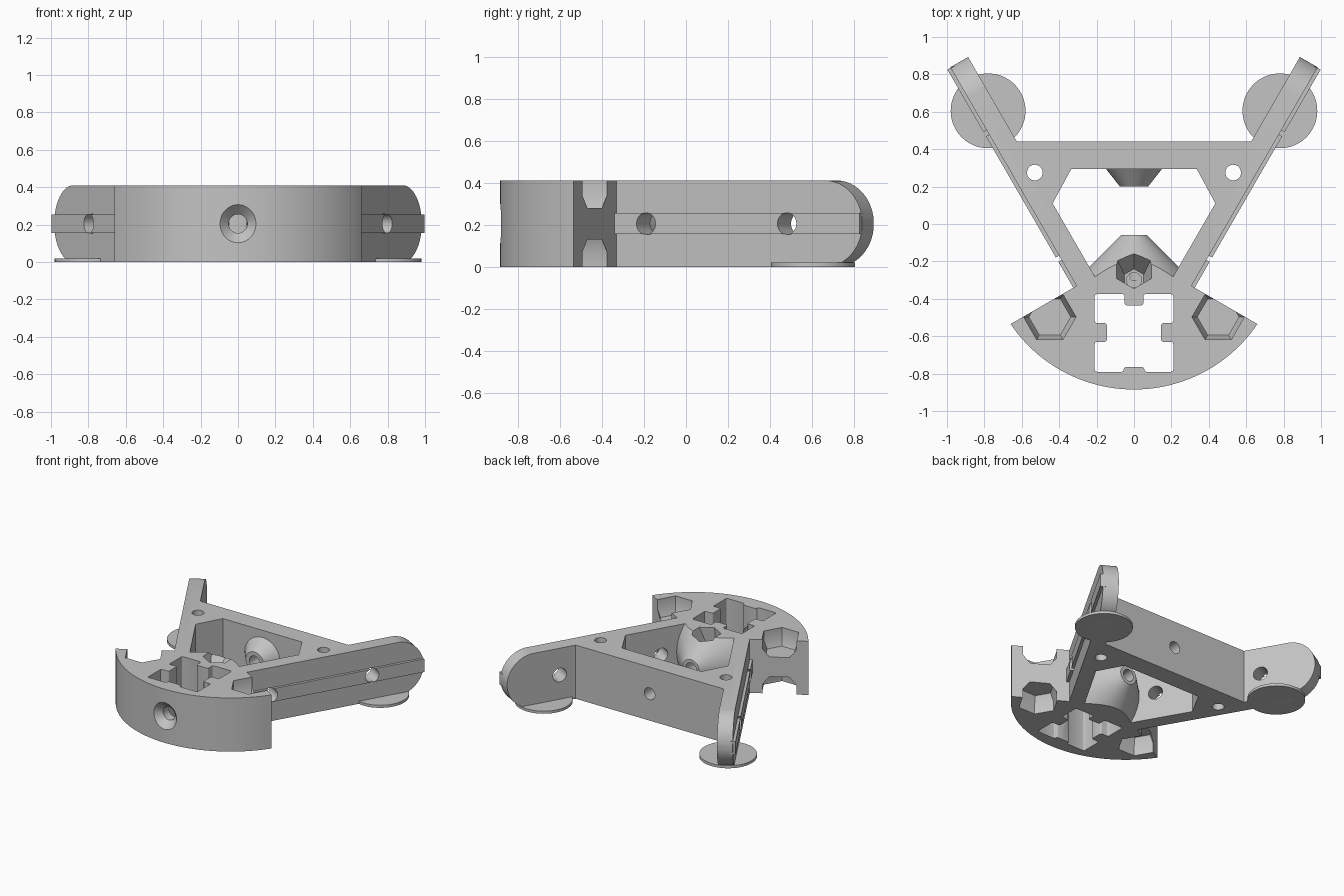
import bpy, bmesh
from math import sin, cos, pi, radians, atan2
from mathutils import Matrix, Vector

if "Cube" in bpy.data.objects:
    bpy.data.objects.remove(bpy.data.objects["Cube"])

H = 0.41            # body height
MID = H / 2
FLIP = Matrix.Scale(-1, 4, (1, 0, 0))
ALONG_Y = Matrix.Rotation(radians(-90), 4, 'X')

grey = bpy.data.materials.new("plain_grey")
grey.use_nodes = True
grey.diffuse_color = (0.55, 0.55, 0.55, 1)
grey.node_tree.nodes["Principled BSDF"].inputs["Base Color"].default_value = grey.diffuse_color


def at(x, y, z):
    return Matrix.Translation((x, y, z))


def ngon(r, n, cx=0, cy=0, turn=0):
    return [(cx + r * cos(turn + 2 * pi * i / n), cy + r * sin(turn + 2 * pi * i / n))
            for i in range(n)]


def mirrored(half):
    """Close a right-hand outline with its left-hand reflection."""
    return half + [(-x, y) for x, y in reversed(half)]


def prism(name, pts, h, m=Matrix(), taper=1.0, bevel=0.0):
    """Extrude an outline along local z, optionally tapered or with rounded corners."""
    bm = bmesh.new()
    low = [bm.verts.new((x, y, 0)) for x, y in pts]
    top = [bm.verts.new((x * taper, y * taper, h)) for x, y in pts]
    bm.faces.new(low)
    bm.faces.new(top)
    n = len(pts)
    for i in range(n):
        j = (i + 1) % n
        bm.faces.new((low[i], low[j], top[j], top[i]))
    if bevel:
        uprights = [bm.edges.get((a, b)) for a, b in zip(low, top)]
        bmesh.ops.bevel(bm, geom=uprights, offset=bevel, segments=3,
                        profile=0.5, affect='EDGES')
    bm.transform(m)
    bmesh.ops.recalc_face_normals(bm, faces=bm.faces)
    mesh = bpy.data.meshes.new(name)
    bm.to_mesh(mesh)
    bm.free()
    mesh.materials.append(grey)
    ob = bpy.data.objects.new(name, mesh)
    bpy.context.collection.objects.link(ob)
    return ob


def combine(target, tool, kind='DIFFERENCE'):
    """Apply a boolean and discard the tool."""
    mod = target.modifiers.new("combine", 'BOOLEAN')
    mod.operation, mod.object, mod.solver = kind, tool, 'EXACT'
    bpy.context.view_layer.objects.active = target
    bpy.ops.object.modifier_apply(modifier=mod.name)
    bpy.data.objects.remove(tool)


# Body: curved front, wedge shoulders, two splayed arms and a cross bar
edge = atan2(-0.447, 0.66)
arc = [(0.797 * cos(a), -0.088 + 0.797 * sin(a))
       for a in (-pi / 2 + (edge + pi / 2) * i / 24 for i in range(1, 25))]
half = arc + [(0.307, -0.331), (0.982, 0.838), (0.887, 0.893), (0.626, 0.44)]
body = prism("body", [(0, -0.885)] + mirrored(half), H)

# Central window, leaving two conical bosses standing inside it
window = prism("window", mirrored([(0.204, -0.29), (0.435, 0.11), (0.335, 0.295)]),
               0.6, at(0, 0, -0.1))
combine(window, prism("front_boss", ngon(0.33, 64), 0.26,
                      at(0, -0.32, MID) @ ALONG_Y, taper=0.07 / 0.33))
combine(window, prism("rear_boss", ngon(0.075, 48), 0.11,
                      at(0, 0.2, MID) @ ALONG_Y, taper=0.162 / 0.075))
combine(body, window)

# Square opening with a keying tab on each side
slot = mirrored([(0.055, -0.765), (0.055, -0.79), (0.21, -0.79), (0.21, -0.63),
                 (0.145, -0.63), (0.145, -0.53), (0.21, -0.53), (0.21, -0.375),
                 (0.05, -0.375), (0.05, -0.435)])
combine(body, prism("slot", slot, 0.6, at(0, 0, -0.1), bevel=0.012))

# Arms: frame with x along the arm, y up, z inward through its thickness
along, inward = Vector((0.5, 0.866, 0)), Vector((-0.866, 0.5, 0))
arm = Matrix((along, (0, 0, 1), inward)).transposed().to_4x4()
arm.translation = (0.307, -0.331, 0)
END = 1.35
R = MID + 0.001
tip = [(END - MID + R * cos(a), MID + R * sin(a))
       for a in (-pi / 2 + pi * i / 32 for i in range(33))]
tip += [(END - MID, 0.6), (END + 0.2, 0.6), (END + 0.2, -0.2), (END - MID, -0.2)]

for side in (Matrix(), FLIP):
    frame = side @ arm
    # rounded arm end
    combine(body, prism("tip", tip, 0.4, frame @ at(0, 0, -0.1)))
    # raised rail on the outer face
    rail = [(-0.005, 0.155), (END - 0.003, 0.155), (END - 0.003, 0.255), (-0.005, 0.255)]
    combine(body, prism("rail", rail, 0.04, frame @ at(0, 0, -0.02)), 'UNION')
    # cross holes through the arm
    for s in (0.174, 0.948):
        combine(body, prism("arm_hole", ngon(0.052, 32, s, MID), 0.3, frame @ at(0, 0, -0.1)))
    # vertical hole at the cross bar corner
    combine(body, prism("corner_hole", ngon(0.042, 32), 0.6, side @ at(0.53, 0.275, -0.1)))
    # hexagonal pockets, top and bottom, open to the shoulder edge
    centre = side @ at(0.45, -0.497, MID)
    for flip in (Matrix(), Matrix.Scale(-1, 4, (0, 0, 1))):
        place = centre @ flip
        pocket = prism("pocket", ngon(0.14, 6), 0.2, place @ at(0, 0, 0.135))
        combine(pocket, prism("pocket_floor", ngon(0.112, 6), 0.06, place @ at(0, 0, 0.075),
                              taper=0.14 / 0.112), 'UNION')
        combine(body, pocket)

# Tilted hexagonal pocket behind the square opening, with its hole
lean = Matrix.Shear('XY', 4, (0, 0.44))
combine(body, prism("nut_pocket", ngon(0.06, 6, turn=pi / 2), 0.18,
                    at(0, -0.3, 0.27) @ lean, taper=2))
combine(body, prism("nut_hole", ngon(0.04, 32), 0.12, at(0, -0.3, 0.17)))

# Centre line holes: front wall with countersink, front boss, rear boss
for start, length, r in ((-0.95, 0.3, 0.05), (-0.3, 0.3, 0.045), (0.15, 0.4, 0.045)):
    combine(body, prism("axis_hole", ngon(r, 32), length, at(0, start, MID) @ ALONG_Y))
combine(body, prism("countersink", ngon(0.11, 48), 0.06,
                    at(0, -0.893, MID) @ ALONG_Y, taper=0.05 / 0.11))

# Thin round feet under the arm ends
feet = [prism(name, ngon(0.2, 64), 0.02, at(x, 0.605, 0))
        for name, x in (("left_foot", 0.78), ("right_foot", -0.78))]

bpy.ops.object.select_all(action='DESELECT')
for ob in [body] + feet:
    ob.select_set(True)
bpy.context.view_layer.objects.active = body
bpy.ops.object.shade_smooth_by_angle(angle=radians(25))
